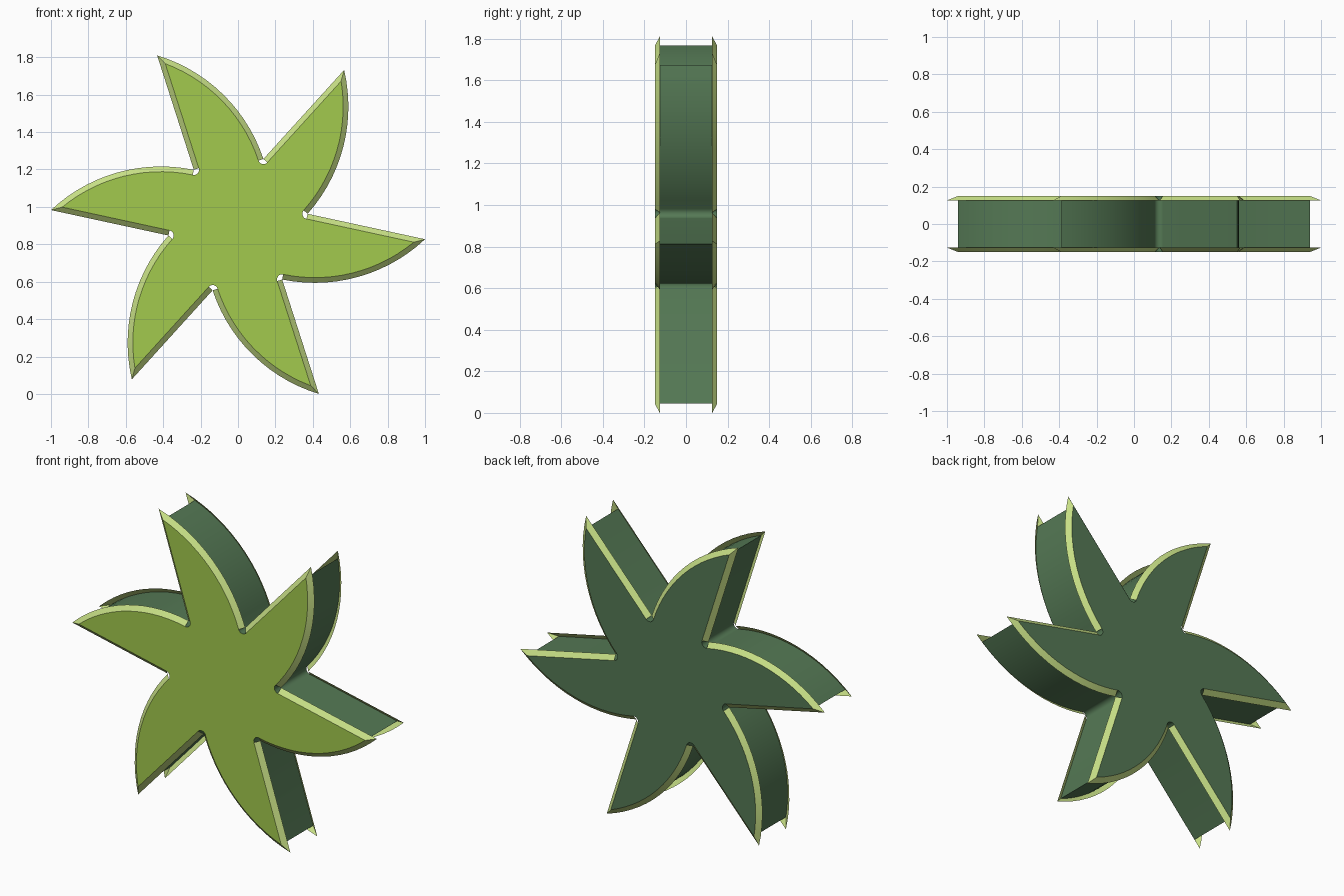
import bpy
import bmesh
import math
from mathutils import Vector, Matrix

if "Cube" in bpy.data.objects:
    bpy.data.objects.remove(bpy.data.objects["Cube"], do_unlink=True)

BLADES = 6
STEPS = 14            # segments along each curved blade edge
INSET = 0.028         # width of the flared rim
HALF = 0.15           # half thickness of the body
RIM_Y = 0.126         # depth where the rim ends
HUB_Z = 0.905


def material(name, color):
    m = bpy.data.materials.new(name)
    m.use_nodes = True
    m.diffuse_color = (*color, 1)
    m.node_tree.nodes["Principled BSDF"].inputs["Base Color"].default_value = (*color, 1)
    return m


lime = material("lime_green", (0.36, 0.59, 0.075))
dark = material("dark_green", (0.09, 0.19, 0.09))
pale = material("pale_green", (0.58, 0.75, 0.24))


def turn(p, k):
    return Matrix.Rotation(k * math.tau / BLADES, 2) @ p


def polar(center, radius, angle):
    return center + Vector((math.cos(angle), math.sin(angle))) * radius


def arc(center, start, end, steps):
    """Points sweeping between two points, blending angle and radius."""
    a, b = start - center, end - center
    t0 = math.atan2(a.y, a.x)
    sweep = -a.angle_signed(b)   # angle_signed is clockwise
    return [polar(center, a.length + (b.length - a.length) * i / steps,
                  t0 + sweep * i / steps) for i in range(steps + 1)]


# One blade: curved edge from the lower notch to the tip, straight edge back
tip = Vector((1.0, -0.078))
notch = Vector((0.372, 0.058))
low_notch = turn(notch, -1)
center = Vector((0.407, 0.549))

# Inset corners of the blade
along = (tip - notch).normalized()
inward = Vector((along.y, -along.x))
in_notch = notch + inward * INSET
in_low = low_notch + (center - low_notch).normalized() * INSET
radius = (tip - center).length - INSET
rel = in_notch - center
b = rel.dot(along)
in_tip = in_notch + along * (-b + math.sqrt(b * b - rel.length_squared + radius ** 2))

outer_edge = arc(center, low_notch, tip, STEPS) + [notch]
inner_edge = arc(center, in_low, in_tip, STEPS) + [in_notch]
notch_round = arc(low_notch, turn(in_notch, -1), in_low, 6)[1:-1]


def place(p, y):
    return Vector((p.x, y, p.y + HUB_Z))


def finish(name, bm, mats):
    mesh = bpy.data.meshes.new(name)
    bm.to_mesh(mesh)
    bm.free()
    for m in mats:
        mesh.materials.append(m)
    ob = bpy.data.objects.new(name, mesh)
    bpy.context.collection.objects.link(ob)
    bpy.ops.object.select_all(action='DESELECT')
    ob.select_set(True)
    bpy.context.view_layer.objects.active = ob
    bpy.ops.object.shade_smooth_by_angle(angle=math.radians(25))


# Star body: outline extruded, lime front, dark sides and back
outline = [turn(p, k) for k in range(BLADES) for p in notch_round + inner_edge]
bm = bmesh.new()
front = [bm.verts.new(place(p, -HALF)) for p in outline]
back = [bm.verts.new(place(p, HALF)) for p in outline]
bm.faces.new(front)
bm.faces.new(back[::-1])
for i in range(len(outline)):
    j = (i + 1) % len(outline)
    bm.faces.new((front[i], back[i], back[j], front[j]))
bmesh.ops.recalc_face_normals(bm, faces=bm.faces)
for f in bm.faces:
    f.material_index = 0 if f.normal.y < -0.9 else 1
finish("star_body", bm, [lime, dark])


# Thin flared rims sloping outward from the front and back faces
def rim(name, side):
    bm = bmesh.new()
    for k in range(BLADES):
        inner = [bm.verts.new(place(turn(p, k), side * HALF)) for p in inner_edge]
        outer = [bm.verts.new(place(turn(p, k), side * RIM_Y)) for p in outer_edge]
        for i in range(len(inner) - 1):
            f = bm.faces.new((inner[i], outer[i], outer[i + 1], inner[i + 1]))
            f.normal_update()
            if f.normal.y * side < 0:
                f.normal_flip()
    finish(name, bm, [pale])


rim("front_rim", -1)
rim("back_rim", 1)
